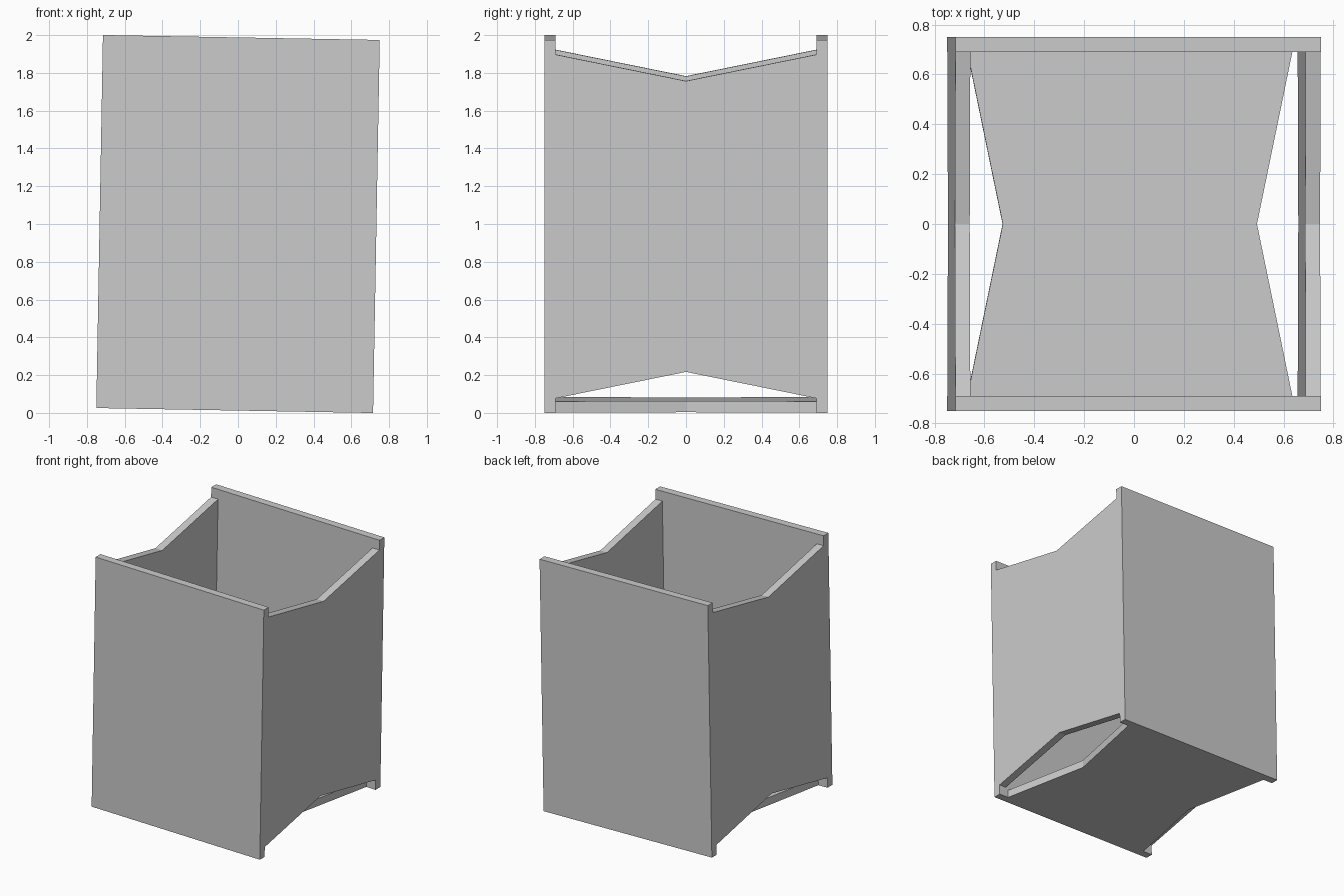
import bpy, bmesh, math
from mathutils import Matrix

cube = bpy.data.objects.get("Cube")
if cube:
    bpy.data.objects.remove(cube, do_unlink=True)

# Local half sizes of the box, and the slight lean about the y axis
W, D, H, T = 0.733, 0.75, 0.9875, 0.06
INNER = D - T
LEAN = Matrix.Translation((0, 0, 1)) @ Matrix.Rotation(math.radians(1.02), 4, 'Y')

grey = bpy.data.materials.new("light_grey")
grey.use_nodes = True
colour = (0.6, 0.6, 0.6, 1)
grey.diffuse_color = colour
grey.node_tree.nodes["Principled BSDF"].inputs["Base Color"].default_value = colour


def panel(name, outline, push):
    """Flat panel: an outline of 3D points extruded along the push vector."""
    bm = bmesh.new()
    face = bm.faces.new([bm.verts.new(p) for p in outline])
    side = bmesh.ops.extrude_face_region(bm, geom=[face])["geom"]
    moved = [v for v in side if isinstance(v, bmesh.types.BMVert)]
    bmesh.ops.translate(bm, verts=moved, vec=push)
    bmesh.ops.recalc_face_normals(bm, faces=bm.faces)
    bm.transform(LEAN)
    mesh = bpy.data.meshes.new(name)
    bm.to_mesh(mesh)
    bm.free()
    mesh.materials.append(grey)
    bpy.context.collection.objects.link(bpy.data.objects.new(name, mesh))


def bow_tie(end, waist):
    """Rectangle along y whose two long edges dip to a waist at y = 0."""
    return [(-INNER, -end), (0, -waist), (INNER, -end),
            (INNER, end), (0, waist), (-INNER, end)]


# Full rectangular front and back walls
for name, s in (("front_wall", -1), ("back_wall", 1)):
    panel(name, [(-W, s * D, -H), (W, s * D, -H), (W, s * D, H), (-W, s * D, H)],
          (0, -s * T, 0))

# Side walls with V-shaped dips at top and bottom
for name, s in (("left_wall", 1), ("right_wall", -1)):
    panel(name, [(s * W, y, z) for y, z in bow_tie(0.91, 0.77)], (-s * T, 0, 0))

# Floor with V-shaped dips on both sides
panel("floor", [(x, y, -H) for y, x in bow_tie(0.652, 0.51)], (0, 0, T))
